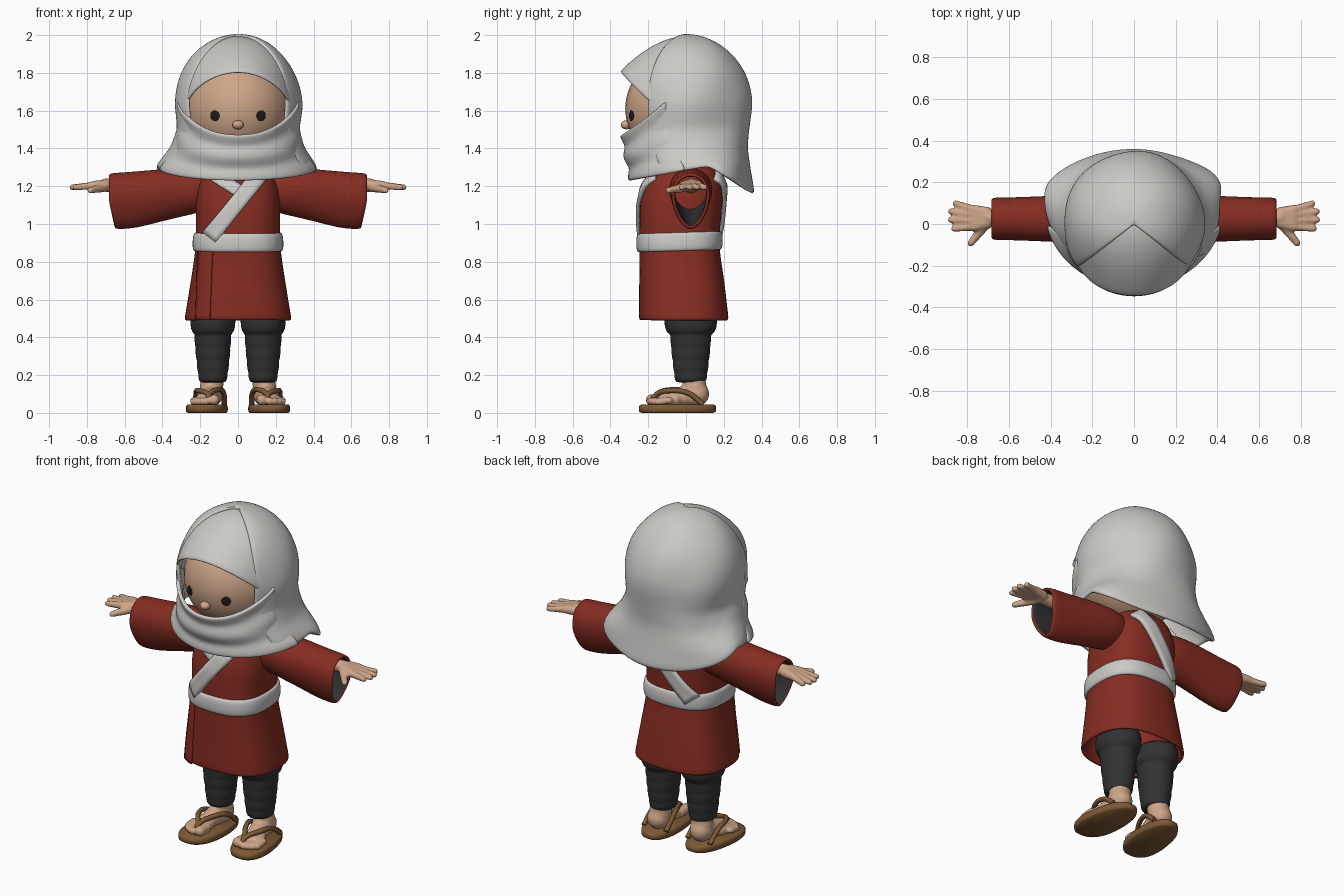
import bpy, bmesh, math
from mathutils import Vector, Matrix

if "Cube" in bpy.data.objects:
    bpy.data.objects.remove(bpy.data.objects["Cube"])

def mat(name, r, g, b):
    m = bpy.data.materials.new(name)
    m.diffuse_color = (r, g, b, 1)
    m.use_nodes = True
    m.node_tree.nodes["Principled BSDF"].inputs["Base Color"].default_value = m.diffuse_color
    return m

WHITE = mat("white cloth", 0.60, 0.59, 0.57)
RED = mat("red cloth", 0.24, 0.026, 0.016)
SKIN = mat("skin", 0.62, 0.38, 0.25)
DARK = mat("dark wrap", 0.032, 0.032, 0.034)
EYE = mat("eye black", 0.012, 0.011, 0.011)
BROWN = mat("sandal brown", 0.21, 0.10, 0.035)
PI = math.pi

def finish(name, bm, mats, solid=0, offset=0, sub=0, inner=0):
    bmesh.ops.remove_doubles(bm, verts=bm.verts, dist=1e-5)
    bmesh.ops.recalc_face_normals(bm, faces=bm.faces)
    for f in bm.faces:
        f.smooth = True
    me = bpy.data.meshes.new(name)
    bm.to_mesh(me)
    bm.free()
    ob = bpy.data.objects.new(name, me)
    bpy.context.collection.objects.link(ob)
    for m in mats:
        me.materials.append(m)
    if solid:
        md = ob.modifiers.new("thickness", 'SOLIDIFY')
        md.thickness, md.offset, md.material_offset = solid, offset, inner
    if sub:
        md = ob.modifiers.new("smooth", 'SUBSURF')
        md.levels = md.render_levels = sub
    return ob

def grid(rows, closed=False, caps=()):
    """Bridge rows of points into quads, optionally as a closed tube with end caps."""
    bm = bmesh.new()
    vs = [[bm.verts.new(p) for p in r] for r in rows]
    n = len(rows[0])
    for a, b in zip(vs, vs[1:]):
        for i in range(n if closed else n - 1):
            j = (i + 1) % n
            bm.faces.new((a[i], a[j], b[j], b[i]))
    for c in caps:
        bm.faces.new(vs[c])
    return bm

def table(tab, z):
    """Linear lookup in rows sorted by falling first value."""
    if z >= tab[0][0]:
        return tab[0][1:]
    for a, b in zip(tab, tab[1:]):
        if z >= b[0]:
            t = (a[0] - z) / (a[0] - b[0])
            return [p + (q - p) * t for p, q in zip(a[1:], b[1:])]
    return tab[-1][1:]

def spow(v, e):
    return math.copysign(abs(v) ** e, v)

# ---------- robe body: half width, front y, back y by height ----------
BODY = [(1.34, .08, -.08, .09), (1.29, .17, -.165, .165), (1.2, .215, -.225, .2), (1.1, .225, -.245, .192),
        (.95, .222, -.247, .178), (.86, .226, -.247, .178), (.7, .25, -.248, .203), (.49, .285, -.25, .227)]
E = 2 / 2.6

def body_ring(z, grow=0, tilt=0, n=40):
    w, f, b = table(BODY, z)
    out = []
    for i in range(n):
        a = 2 * PI * i / n
        y = (f + b) / 2 + ((b - f) / 2 + grow) * spow(math.sin(a), E)
        out.append((( w + grow) * spow(math.cos(a), E), y, z + tilt * y))
    return out

zs = [1.34, 1.32, 1.29, 1.25, 1.2, 1.15, 1.1, 1.03, .95, .86, .78, .7, .6, .52, .49]
finish("robe", grid([body_ring(z) for z in zs], True, (0,)), [RED], .02, -1, 1)

# ---------- waist sash ----------
finish("waist_sash", grid([body_ring(z, g, .03) for z, g in
       [(.86, -.01), (.857, .008), (.87, .015), (.905, .018), (.945, .015), (.958, .008), (.955, -.01)]], True), [WHITE], 0, 0, 1)

# ---------- flat bands lying on the robe ----------
def band(name, p, q, hw, side, lift, m, thick):
    p, q = Vector(p), Vector(q)
    d = (q - p).normalized()
    n = Vector((-d.y, d.x))
    rows = []
    for i in range(17):
        c = p.lerp(q, i / 16)
        row = []
        for k in range(-2, 3):
            x, z = c + n * hw * k / 2
            w, f, b = table(BODY, z)
            r = max(0, 1 - min(1, abs(x) / w) ** 2.6) ** (1 / 2.6)
            row.append((x, (f + b) / 2 + side * ((b - f) / 2 * r + lift), z))
        rows.append(row)
    finish(name, grid(rows), [m], thick)

band("front_band_under", (-.13, 1.26), (.02, 1.165), .032, -1, .004, WHITE, .014)
band("front_band", (-.15, .93), (.12, 1.265), .042, -1, .010, WHITE, .018)
band("back_band", (-.15, .93), (.12, 1.265), .042, 1, .012, WHITE, .02)
band("skirt_flap", (-.172, .87), (-.186, .492), .038, -1, .003, RED, .010)

# ---------- hood cloth surface ----------
HOOD = [(1.62, .328, -.325, .34, .0), (1.5, .312, -.322, .328, .01), (1.4, .345, -.305, .318, .06),
        (1.3, .42, -.285, .328, .12), (1.15, .445, -.25, .35, .14)]

def p_of(z):
    return math.acos(min(1, (z - 1.62) / .38)) if z > 1.62 else PI / 2 + (1.62 - z) / .38

def hood_point(phi, p, off):
    z, r = (1.62 + .375 * math.cos(p), math.sin(p)) if p < PI / 2 else (1.62 - .38 * (p - PI / 2), 1)
    a, f, b, c = table(HOOD, z)
    g = 1 + off / .33
    co = math.cos(phi)
    y = c - ((c - f) if co > 0 else (b - c)) * co * g
    return Vector((a * math.sin(phi) * r * g, y * r, z + off * math.cos(min(p, PI / 2))))

def panel(name, f0, f1, top, end, off, nc, nr, solid):
    rows = []
    for j in range(nr + 1):
        row = []
        for i in range(nc + 1):
            phi = math.radians(f0 + (f1 - f0) * i / nc)
            p0, p1 = p_of(top(phi)), p_of(end(phi))
            p = p0 + (p1 - p0) * j / nr
            row.append(hood_point(phi, p, off(phi, p, j / nr)))
        rows.append(row)
    finish(name, grid(rows), [WHITE], solid, 0, 1)

def hem(phi):
    c = math.cos(phi)
    return 1.305 - (.075 * c if c > 0 else -.145 * c)

# main hood, brow panel and the wrap below the face
panel("hood", 51, 309, lambda f: 2.0, hem,
      lambda f, p, t: .007 * t * math.sin(5 * f + 4 * p), 44, 26, .022)
panel("hood_brow", -64, 64, lambda f: 2.0, lambda f: 1.78 - .15 * f * f,
      lambda f, p, t: -.010 + .065 * t ** 3 * max(0, math.cos(1.45 * f)), 24, 14, .018)
panel("hood_wrap", -72, 72, lambda f: 1.472 + .115 * f * f, hem,
      lambda f, p, t: .014 * math.cos(f * 1.2) + .007 * math.cos(t * 13), 30, 18, .022)

# ---------- head, nose, eyes ----------
def ball(name, loc, rad, m, rot=0):
    bm = bmesh.new()
    bmesh.ops.create_uvsphere(bm, u_segments=32, v_segments=20, radius=1)
    bm.transform(Matrix.Translation(loc) @ Matrix.Rotation(rot, 4, 'Z') @ Matrix.Diagonal((*rad, 1)))
    return finish(name, bm, [m])

ball("head", (0, -.005, 1.61), (.285, .317, .30), SKIN)
ball("nose", (0, -.315, 1.525), (.03, .03, .024), SKIN)
for s, side in ((-1, "right"), (1, "left")):
    ball(side + "_eye", (s * .122, -.289, 1.573), (.027, .0049, .028), EYE, s * .46)

# ---------- soft merged shapes for hands and feet ----------
def blob(name, parts, m, voxel):
    bm = bmesh.new()
    for a, ra, b, rb in parts:
        a, b = Vector(a), Vector(b)
        n = max(2, int((b - a).length / (min(ra, rb) * .4)) + 1)
        for i in range(n):
            t = i / (n - 1)
            bmesh.ops.create_uvsphere(bm, u_segments=14, v_segments=9, radius=ra + (rb - ra) * t,
                                      matrix=Matrix.Translation(a.lerp(b, t)))
    ob = finish(name, bm, [m])
    md = ob.modifiers.new("merge", 'REMESH')
    md.mode, md.voxel_size, md.use_smooth_shade = 'VOXEL', voxel, True
    md = ob.modifiers.new("relax", 'SMOOTH')
    md.iterations = 3

SLEEVE = [(.12, 1.18, .09, .09), (.2, 1.175, .115, .115), (.3, 1.168, .115, .13), (.42, 1.15, .108, .14),
          (.55, 1.128, .102, .15), (.64, 1.122, .1, .15), (.685, 1.121, .1, .148)]
LEG = [(.56, .115, .13), (.5, .12, .14), (.46, .12, .14), (.43, .112, .13), (.415, .096, .11), (.405, .098, .108),
       (.36, .097, .107), (.345, .091, .102), (.335, .094, .104), (.29, .09, .1), (.277, .084, .094),
       (.268, .087, .097), (.225, .083, .092), (.213, .077, .087), (.204, .079, .088), (.168, .075, .084), (.16, .06, .07)]

for s, side in ((-1, "right"), (1, "left")):
    # wide sleeve with dark lining, narrower at the bottom
    rows = []
    for x, zc, hy, hz in SLEEVE:
        row = []
        for i in range(28):
            a = 2 * PI * i / 28
            v = math.sin(a)
            narrow = 1 + .22 * v * min(1, x / .5)
            cut = .03 * max(0, -v) * max(0, (x - .4) / .28)
            row.append((s * (x - cut), .025 + hy * math.cos(a) * narrow, zc + hz * v))
        rows.append(row)
    finish(side + "_sleeve", grid(rows, True), [RED, DARK], .02, -1, 1, 1)

    # hand with four fingers and a thumb
    def h(x, y, z):
        return (s * x, y, z)
    parts = [(h(.5, .03, 1.2), .04, h(.7, .03, 1.205), .036)]
    for y0, y1, xe in ((.068, .098, .855), (.042, .06, .876), (.015, .02, .878), (-.012, -.022, .862)):
        parts += [(h(.705, .03 + (y0 - .03) * .6, 1.205), .03, h(.765, y0, 1.205), .024),
                  (h(.765, y0, 1.203), .021, h(xe, y1, 1.194), .016)]
    parts.append((h(.71, .0, 1.195), .026, h(.782, -.092, 1.178), .017))
    blob(side + "_hand", parts, SKIN, .008)

    # wrapped leg
    finish(side + "_leg", grid([[(s * .133 + rx * math.cos(2 * PI * i / 28), .025 + ry * math.sin(2 * PI * i / 28), z)
           for i in range(28)] for z, rx, ry in LEG], True, (0, -1)), [DARK], 0, 0, 1)

    # foot with toes
    parts = [(h(.135, .04, .19), .062, h(.143, .05, .1), .066), (h(.143, .06, .1), .064, h(.165, -.1, .075), .042),
             (h(.14, -.08, .07), .034, h(.135, -.13, .068), .03), (h(.19, -.06, .07), .036, h(.2, -.11, .065), .028)]
    for x, y, r in ((.126, -.185, .029), (.168, -.19, .021), (.194, -.182, .02), (.217, -.168, .019), (.236, -.148, .018)):
        parts.append((h(x, y + .06, .066), r, h(x, y, .04 + r), r))
    blob(side + "_foot", parts, SKIN, .008)

    # sandal sole
    rows = []
    for z, k in ((0, .93), (.008, .99), (.022, 1), (.036, .99), (.044, .94)):
        row = []
        for i in range(40):
            a = 2 * PI * i / 40
            y = -.045 + .205 * k * spow(math.sin(a), .85)
            w = (.108 - .05 * (y + .045)) * k
            row.append((s * (.162 - .08 * (y + .045)) + w * spow(math.cos(a), .85), y, z))
        rows.append(row)
    finish(side + "_sandal_sole", grid(rows, True, (0, -1)), [BROWN])

    # sandal straps: toe post plus one loop to each side
    cu = bpy.data.curves.new(side + "_sandal_straps", 'CURVE')
    cu.dimensions, cu.bevel_depth, cu.bevel_resolution, cu.resolution_u = '3D', .014, 3, 5
    for pts in ([(.152, -.19, .04), (.155, -.165, .09), (.112, -.085, .122), (.078, .01, .11), (.072, .09, .045)],
                [(.152, -.19, .04), (.155, -.165, .09), (.207, -.085, .118), (.222, .01, .105), (.222, .09, .045)]):
        sp = cu.splines.new('BEZIER')
        sp.bezier_points.add(len(pts) - 1)
        for bp, p in zip(sp.bezier_points, pts):
            bp.co = h(*p)
            bp.handle_left_type = bp.handle_right_type = 'AUTO'
    cu.use_fill_caps = True
    cu.materials.append(BROWN)
    bpy.context.collection.objects.link(bpy.data.objects.new(side + "_sandal_straps", cu))
